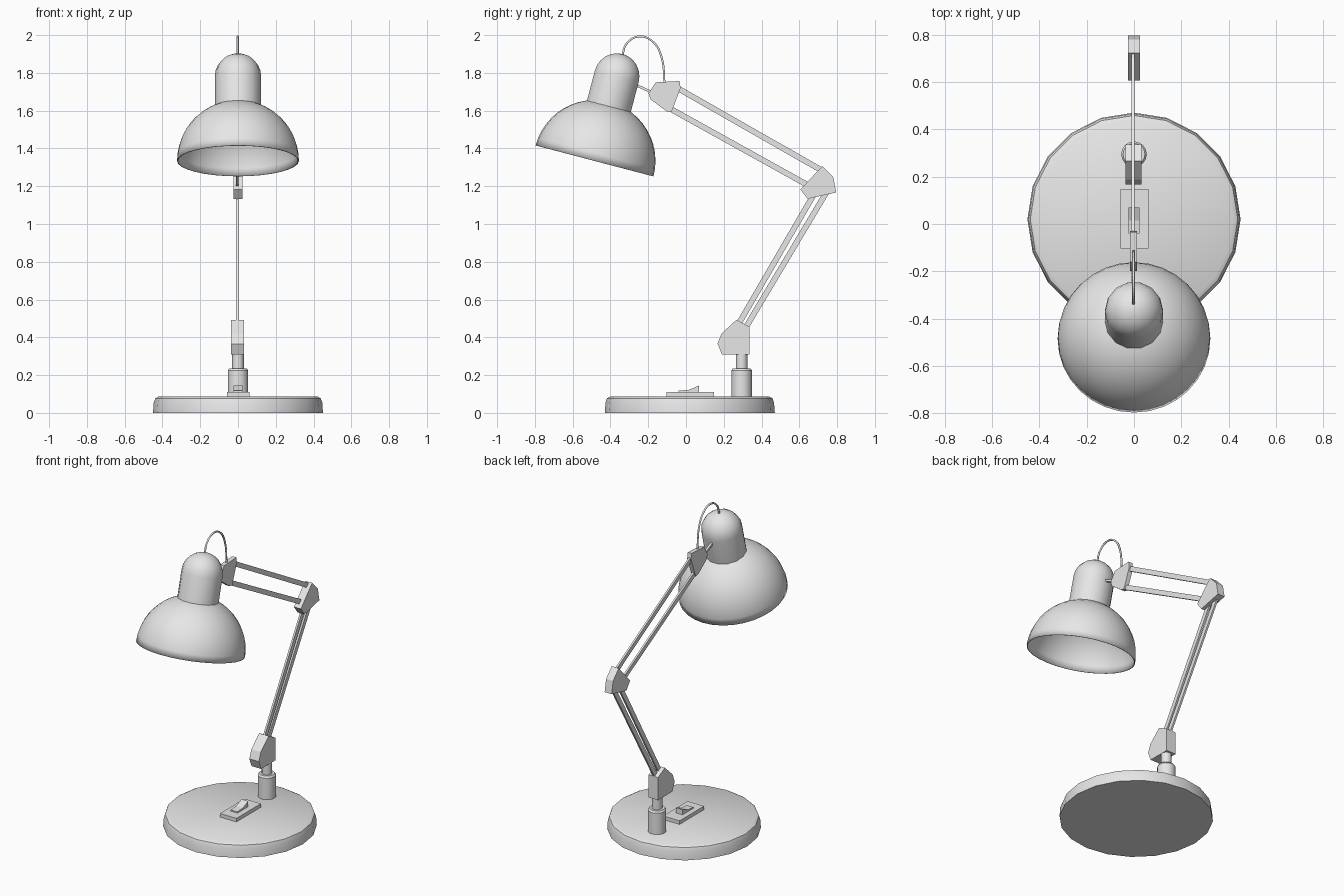
import bpy, bmesh
from math import radians, sin, cos
from mathutils import Vector, Matrix

if "Cube" in bpy.data.objects:
    bpy.data.objects.remove(bpy.data.objects["Cube"], do_unlink=True)

grey = bpy.data.materials.new("light_grey")
grey.use_nodes = True
grey.diffuse_color = (0.8, 0.8, 0.8, 1)
grey.node_tree.nodes["Principled BSDF"].inputs["Base Color"].default_value = (0.8, 0.8, 0.8, 1)


def finish(name, bm, smooth=None):
    """Turn a bmesh into a named grey object."""
    bmesh.ops.remove_doubles(bm, verts=bm.verts, dist=0.0005)
    bmesh.ops.recalc_face_normals(bm, faces=bm.faces)
    mesh = bpy.data.meshes.new(name)
    bm.to_mesh(mesh)
    bm.free()
    mesh.materials.append(grey)
    ob = bpy.data.objects.new(name, mesh)
    bpy.context.collection.objects.link(ob)
    if smooth:
        bpy.ops.object.select_all(action="DESELECT")
        ob.select_set(True)
        bpy.context.view_layer.objects.active = ob
        bpy.ops.object.shade_smooth_by_angle(angle=radians(smooth))
    return ob


def lathe(name, profile, sides, origin, tilt=0, smooth=35):
    """Revolve (radius, height) points around a tilted upright axis."""
    bm = bmesh.new()
    vs = [bm.verts.new((r, 0, z)) for r, z in profile]
    edges = [bm.edges.new(pair) for pair in zip(vs, vs[1:])]
    bmesh.ops.spin(bm, geom=vs + edges, cent=(0, 0, 0), axis=(0, 0, 1),
                   angle=radians(360), steps=sides)
    bm.transform(Matrix.Translation(origin) @ Matrix.Rotation(tilt, 4, "X"))
    return finish(name, bm, smooth)


def plate(name, outline, half_width, x=0):
    """Extrude a (y, z) outline sideways."""
    bm = bmesh.new()
    face = bm.faces.new([bm.verts.new((x - half_width, y, z)) for y, z in outline])
    new = bmesh.ops.extrude_face_region(bm, geom=[face])["geom"]
    bmesh.ops.translate(bm, vec=(2 * half_width, 0, 0),
                        verts=[v for v in new if isinstance(v, bmesh.types.BMVert)])
    return finish(name, bm)


def bar(name, a, b, width, half_width, x=-0.004):
    """Flat strip between two (y, z) points."""
    a, b = Vector(a), Vector(b)
    d = (b - a).normalized()
    side = Vector((-d.y, d.x)) * width / 2
    return plate(name, [a + side, b + side, b - side, a - side], half_width, x)


# Base and post
lathe("base", [(0, 0), (0.45, 0), (0.446, 0.055), (0.438, 0.077), (0.42, 0.087), (0, 0.087)],
      20, (0, 0.02, 0))
lathe("post_sleeve", [(0, 0.08), (0.054, 0.08), (0.054, 0.225), (0.046, 0.236), (0, 0.236)],
      16, (0, 0.295, 0))
lathe("post_pin", [(0, 0.22), (0.031, 0.22), (0.031, 0.32), (0, 0.32)], 12, (0, 0.295, 0))

# Switch
plate("switch_plate", [(-0.103, 0.08), (0.147, 0.08), (0.147, 0.11), (-0.103, 0.11)], 0.059, 0.002)
plate("switch_rocker", [(-0.04, 0.105), (0.07, 0.105), (0.07, 0.145), (0.015, 0.122), (-0.04, 0.118)],
      0.024)

# Joints
plate("lower_joint", [(0.336, 0.31), (0.19, 0.31), (0.167, 0.366), (0.188, 0.42),
                      (0.267, 0.493), (0.336, 0.456)], 0.034, -0.002)
plate("elbow_joint", [(0.722, 1.307), (0.78, 1.247), (0.795, 1.167), (0.643, 1.133),
                      (0.606, 1.183)], 0.025)
plate("upper_joint", [(-0.034, 1.757), (-0.16, 1.75), (-0.198, 1.692), (-0.188, 1.66),
                      (-0.103, 1.597), (-0.077, 1.592), (-0.029, 1.719)], 0.014, -0.002)

# Arm bars
bar("lower_arm_front", (0.272, 0.46), (0.676, 1.155), 0.03, 0.006)
bar("lower_arm_back", (0.315, 0.45), (0.742, 1.165), 0.03, 0.006)
bar("upper_arm_top", (-0.06, 1.728), (0.72, 1.283), 0.03, 0.006)
bar("upper_arm_bottom", (-0.095, 1.617), (0.65, 1.203), 0.03, 0.006)
bar("head_bracket", (-0.27, 1.738), (-0.17, 1.692), 0.014, 0.007)

# Head: hemispherical shade with a domed lamp holder
tilt, centre = radians(-14.7), (0, -0.484, 1.334)
arc = [radians(90 * i / 12) for i in range(13)]
shade = lathe("shade", [(0.3226 * cos(t), 0.3226 * sin(t)) for t in arc], 32, centre, tilt)
shell = shade.modifiers.new("thickness", "SOLIDIFY")
shell.thickness, shell.offset = 0.005, -1
arc = [radians(90 * i / 6) for i in range(7)]
lathe("lamp_holder", [(0.123, 0.296)] + [(0.123 * cos(t), 0.462 + 0.123 * sin(t)) for t in arc],
      14, centre, tilt)

# Cable
curve = bpy.data.curves.new("cable", "CURVE")
curve.dimensions = "3D"
curve.bevel_depth, curve.bevel_resolution, curve.resolution_u = 0.006, 1, 6
path = [(-0.34, 1.88), (-0.312, 1.958), (-0.243, 1.993), (-0.172, 1.962), (-0.13, 1.885), (-0.113, 1.74)]
spline = curve.splines.new("BEZIER")
spline.bezier_points.add(len(path) - 1)
for p, (y, z) in zip(spline.bezier_points, path):
    p.co = (-0.002, y, z)
    p.handle_left_type = p.handle_right_type = "AUTO"
curve.materials.append(grey)
bpy.context.collection.objects.link(bpy.data.objects.new("cable", curve))
